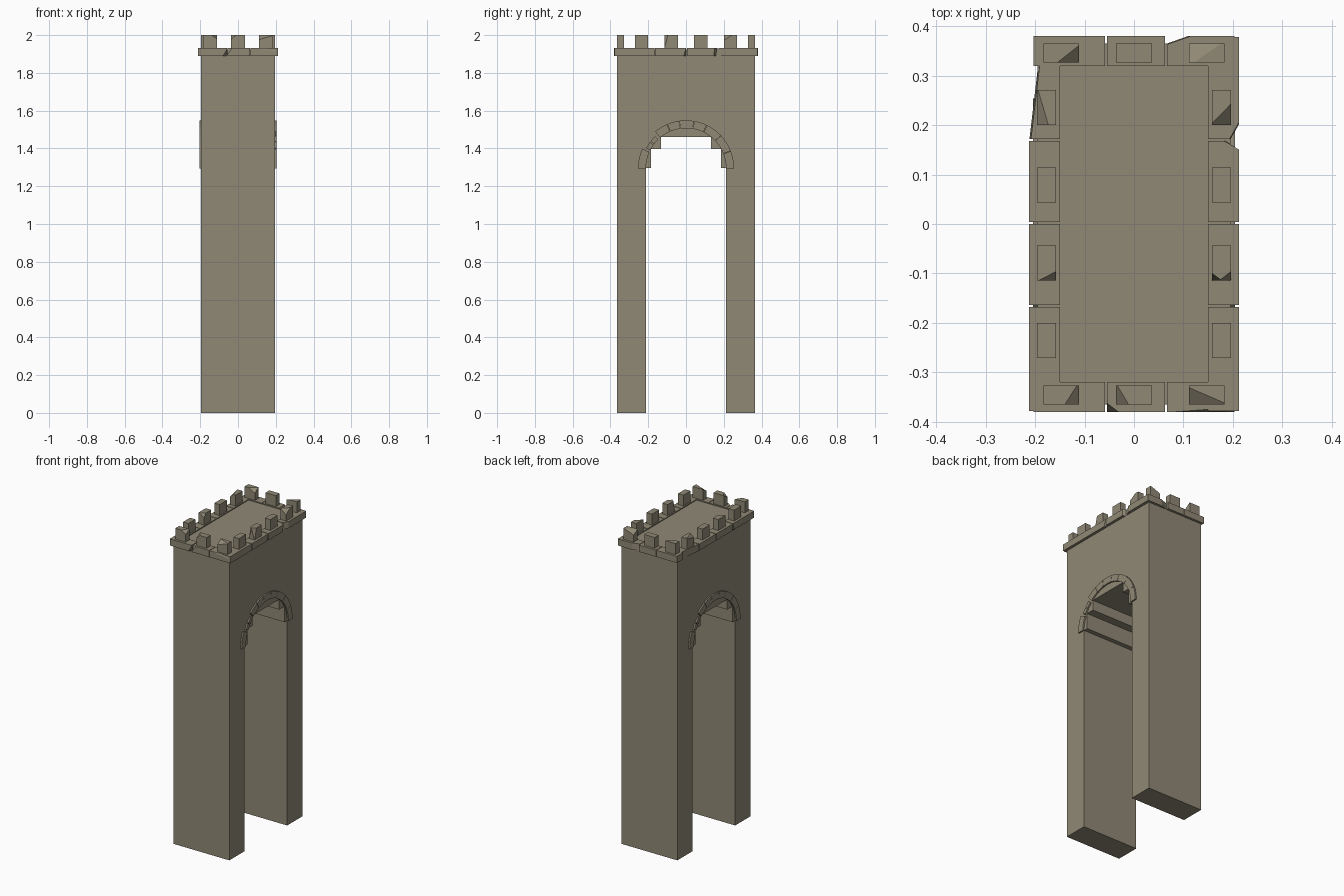
import bpy, bmesh, math
from mathutils import Vector

cube = bpy.data.objects.get("Cube")
if cube:
    bpy.data.objects.remove(cube, do_unlink=True)

stone = bpy.data.materials.new("weathered_stone")
stone.use_nodes = True
colour = (0.28, 0.25, 0.18, 1)
stone.diffuse_color = colour
stone.node_tree.nodes["Principled BSDF"].inputs["Base Color"].default_value = colour


def finish(bm, name):
    bmesh.ops.recalc_face_normals(bm, faces=bm.faces)
    mesh = bpy.data.meshes.new(name)
    bm.to_mesh(mesh)
    bm.free()
    mesh.materials.append(stone)
    obj = bpy.data.objects.new(name, mesh)
    bpy.context.collection.objects.link(obj)
    return obj


def prism(name, outline, x0, x1):
    """Extrude a (y, z) outline along x."""
    bm = bmesh.new()
    face = bm.faces.new([bm.verts.new((x0, y, z)) for y, z in outline])
    new = bmesh.ops.extrude_face_region(bm, geom=[face])["geom"]
    verts = [v for v in new if isinstance(v, bmesh.types.BMVert)]
    bmesh.ops.translate(bm, verts=verts, vec=(x1 - x0, 0, 0))
    return finish(bm, name)


def block(name, low, high, chips=()):
    """Box with broken corners: each chip is corner signs and cut fractions."""
    low, high = Vector(low), Vector(high)
    bm = bmesh.new()
    bmesh.ops.create_cube(bm, size=1)
    for signs, cuts in chips:
        normal = Vector([s / c for s, c in zip(signs, cuts)])
        point = Vector(signs) / 2
        point.x -= signs[0] * cuts[0]
        cut = bmesh.ops.bisect_plane(bm, geom=bm.verts[:] + bm.edges[:] + bm.faces[:],
                                     plane_co=point, plane_no=normal, clear_outer=True)
        edges = [e for e in cut["geom_cut"] if isinstance(e, bmesh.types.BMEdge)]
        bmesh.ops.contextual_create(bm, geom=edges)
    size, middle = high - low, (low + high) / 2
    for v in bm.verts:
        v.co = Vector([c * s for c, s in zip(v.co, size)]) + middle
    return finish(bm, name)


# Tower body with a stepped passage through it
half = [(0.365, 1.925), (0.365, 0), (0.213, 0), (0.213, 1.297),
        (0.185, 1.297), (0.185, 1.396), (0.133, 1.396), (0.133, 1.46)]
prism("tower_body", half + [(-y, z) for y, z in reversed(half)], -0.195, 0.195)


# Arch stones, cracked on one flank, turned half round for the other face
def arch_stone(name, start, end, inner, outer, side):
    steps = max(1, round((end - start) / 6))
    angles = [math.radians(start + (end - start) * i / steps) for i in range(steps + 1)]
    rim = [(outer, a) for a in angles] + [(inner, a) for a in reversed(angles)]
    outline = [(side * r * math.cos(a), 1.295 + r * math.sin(a)) for r, a in rim]
    prism(name, outline, side * 0.19, side * 0.204)


arch = [(0, 21), (21.4, 43), (43.4, 64), (64.4, 80), (80.4, 98), (98.4, 113),
        (113.4, 130), (134, 143), (144, 153), (156, 180)]
for side, label in ((1, "left"), (-1, "right")):
    for i, (start, end) in enumerate(arch):
        broken = 130 < start < 150
        arch_stone(f"{label}_arch_stone_{i}", start, end,
                   0.212, 0.236 if broken else 0.254, side)

# Cornice stones around the top
BOTTOM, TOP = 1.889, 1.931
DEEP = 9
side_joints = [-0.38, -0.166, 0.002, 0.17, 0.38]
side_chips = {
    (-1, 3): [((-1, 1, 1), (0.45, 1.15, DEEP))],
    (-1, 0): [((-1, 1, -1), (0.2, 0.06, 0.9))],
    (1, 2): [((1, 1, -1), (0.5, 0.12, DEEP)), ((1, 1, 1), (0.5, 0.1, 0.8))],
    (1, 3): [((1, -1, 1), (0.3, 0.16, DEEP))],
    (1, 1): [((1, 1, -1), (0.3, 0.08, 0.9))],
}
for side in (-1, 1):
    for i in range(4):
        xs = sorted((side * 0.15, side * 0.212))
        block(f"side_cornice_{side}_{i}",
              (xs[0], side_joints[i] + 0.002, BOTTOM), (xs[1], side_joints[i + 1] - 0.002, TOP),
              side_chips.get((side, i), ()))

end_joints = [-0.205, -0.057, 0.065, 0.205]
end_chips = {
    (1, 2): [((-1, 1, 1), (0.35, 0.28, DEEP))],
    (-1, 1): [((-1, -1, 1), (0.2, 0.3, 0.8))],
    (-1, 0): [((1, -1, -1), (0.15, 0.3, 0.8))],
    (-1, 2): [((1, -1, 1), (0.9, 0.15, 0.4))],
}
for side in (-1, 1):
    for i in range(3):
        ys = sorted((side * 0.32, side * 0.38))
        block(f"end_cornice_{side}_{i}",
              (end_joints[i] + 0.002, ys[0], BOTTOM), (end_joints[i + 1] - 0.002, ys[1], TOP),
              end_chips.get((side, i), ()))

# Battlements: three on each end, four on each long side, some chipped
end_breaks = {
    (-1, 0): [((1, -1, 1), (0.4, 1.2, 0.25))],
    (-1, 1): [((-1, -1, 1), (0.35, 1.1, 0.3))],
    (-1, 2): [((-1, -1, 1), (1.1, 0.9, 0.3))],
    (1, 0): [((1, -1, 1), (0.6, 0.9, 0.3))],
    (1, 2): [((-1, 1, 1), (0.9, 1.2, 0.3))],
}
side_breaks = {
    (-1, 3): [((-1, -1, 1), (0.6, 1.1, 0.25))],
    (-1, 1): [((1, -1, 1), (0.9, 0.25, 0.3))],
    (1, 3): [((1, -1, 1), (1.1, 0.6, 0.35))],
    (1, 1): [((1, -1, 1), (0.6, 0.25, 0.9)), ((-1, -1, 1), (0.5, 0.2, 0.8))],
}


def merlon(name, x, y, width, depth, chips):
    block(name, (x - width / 2, y - depth / 2, 1.92), (x + width / 2, y + depth / 2, 2), chips)


for side in (-1, 1):
    for i in range(3):
        merlon(f"end_merlon_{side}_{i}", (i - 1) * 0.147, side * 0.346, 0.072, 0.038,
               end_breaks.get((side, i), ()))
    for i in range(4):
        merlon(f"side_merlon_{side}_{i}", side * 0.177, (i - 1.5) * 0.157, 0.038, 0.071,
               side_breaks.get((side, i), ()))
